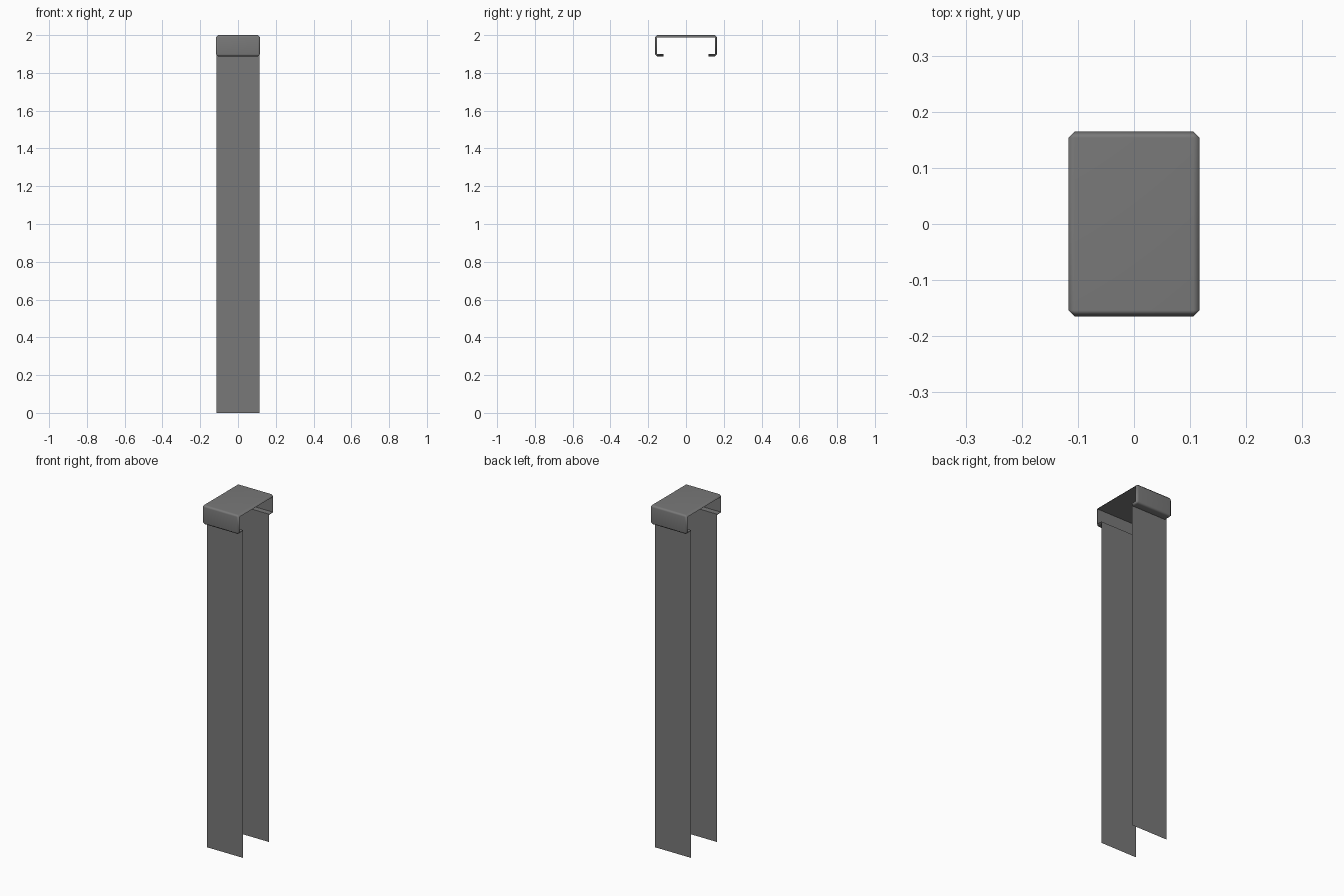
import bpy
import bmesh
import math

cube = bpy.data.objects.get("Cube")
if cube:
    bpy.data.objects.remove(cube, do_unlink=True)

HALF_X, HALF_Y = 0.117, 0.165      # clip footprint
TOP, BOTTOM = 2.0, 1.887           # clip height range
LIP_Y = 0.12                       # inner end of the folded lips
THICK = 0.012

steel = bpy.data.materials.new("dark grey steel")
steel.use_nodes = True
grey = (0.19, 0.19, 0.19, 1)
steel.diffuse_color = grey
steel.node_tree.nodes["Principled BSDF"].inputs["Base Color"].default_value = grey


def add_object(name, bm):
    mesh = bpy.data.meshes.new(name)
    bm.to_mesh(mesh)
    bm.free()
    mesh.materials.append(steel)
    obj = bpy.data.objects.new(name, mesh)
    bpy.context.collection.objects.link(obj)
    return obj


# Top clip: a C-shaped channel section extruded across x
half_outer = [(LIP_Y, BOTTOM), (HALF_Y, BOTTOM), (HALF_Y, TOP)]
half_inner = [(LIP_Y, BOTTOM + THICK), (HALF_Y - THICK, BOTTOM + THICK),
              (HALF_Y - THICK, TOP - THICK)]


def mirrored(half):
    return half + [(-y, z) for y, z in reversed(half)]


outer, inner = mirrored(half_outer), mirrored(half_inner)
bm = bmesh.new()
rings = []
for x in (-HALF_X, HALF_X):
    rings.append([[bm.verts.new((x, y, z)) for y, z in line] for line in (outer, inner)])
(o1, i1), (o2, i2) = rings
last = len(outer) - 1
for k in range(last):
    n = k + 1
    for quad in ((o1[k], o1[n], o2[n], o2[k]), (i1[k], i1[n], i2[n], i2[k]),
                 (o1[k], o1[n], i1[n], i1[k]), (o2[k], o2[n], i2[n], i2[k])):
        bm.faces.new(quad)
for k in (0, last):
    bm.faces.new((o1[k], o2[k], i2[k], i1[k]))
bmesh.ops.recalc_face_normals(bm, faces=bm.faces)

# Soften the outside bends and rims
outside = set(o1 + o2)
ends = {o1[0], o2[0], o1[last], o2[last]}
edges = [e for e in bm.edges
         if set(e.verts) <= outside and not set(e.verts) <= ends]
bmesh.ops.bevel(bm, geom=edges, offset=THICK * 0.95, segments=1,
                affect='EDGES', clamp_overlap=True)
bmesh.ops.recalc_face_normals(bm, faces=bm.faces)
clip = add_object("top_clip", bm)
bpy.ops.object.select_all(action='DESELECT')
clip.select_set(True)
bpy.context.view_layer.objects.active = clip
bpy.ops.object.shade_smooth_by_angle(angle=math.radians(50))
weighted = clip.modifiers.new("weighted normals", 'WEIGHTED_NORMAL')
weighted.keep_sharp = True

# Long thin sheets hanging from the lips
for name, side in (("front_sheet", -1), ("back_sheet", 1)):
    bm = bmesh.new()
    y = side * LIP_Y
    w = HALF_X - 0.002
    bm.faces.new([bm.verts.new((x * side, y, z)) for x, z in
                  ((w, 0), (-w, 0), (-w, BOTTOM + THICK), (w, BOTTOM + THICK))])
    add_object(name, bm)
